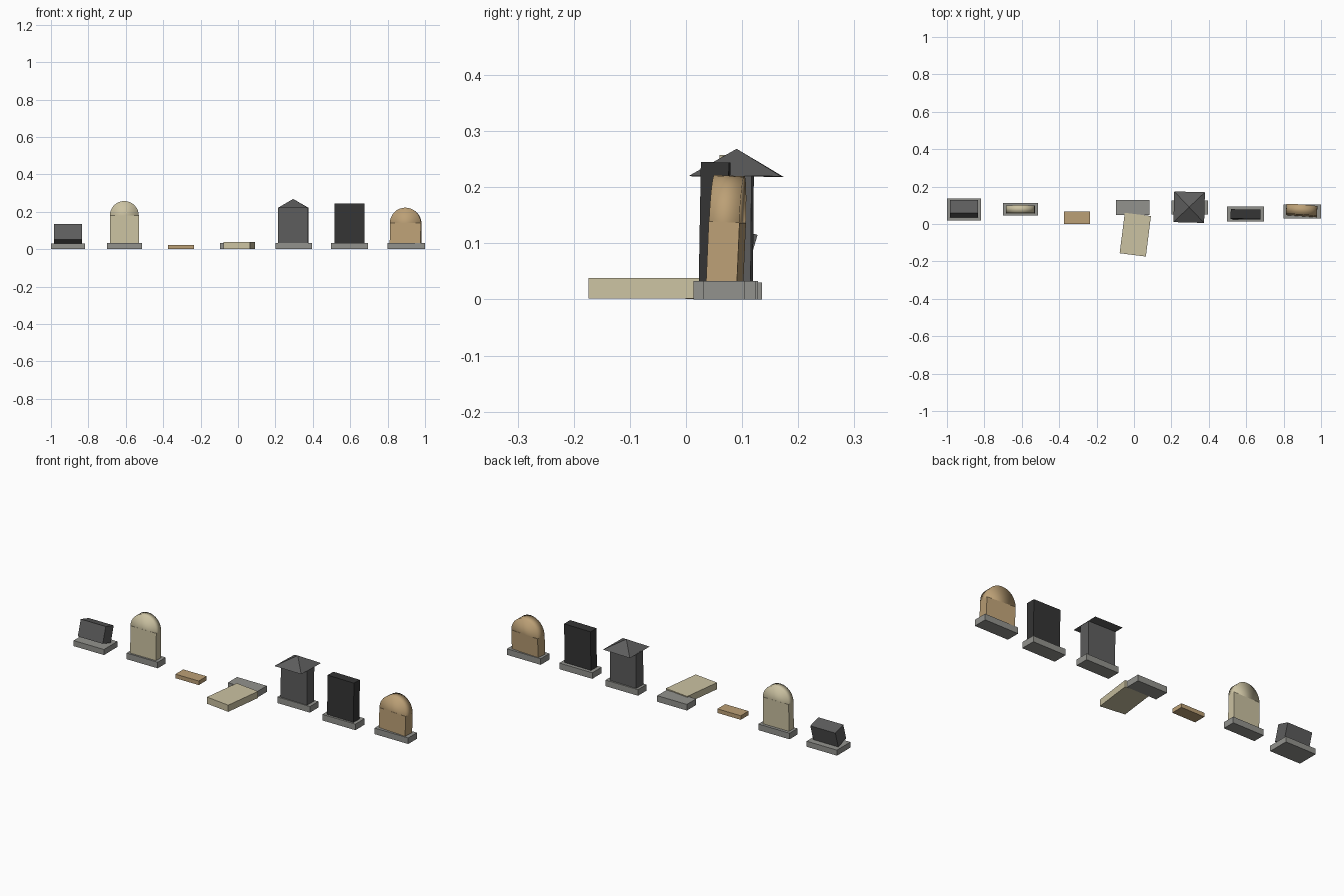
import bpy
from math import radians
from mathutils import Euler, Matrix, Vector

if "Cube" in bpy.data.objects:
    bpy.data.objects.remove(bpy.data.objects["Cube"])


def material(name, rgb):
    m = bpy.data.materials.new(name)
    m.diffuse_color = (*rgb, 1)
    m.use_nodes = True
    m.node_tree.nodes["Principled BSDF"].inputs["Base Color"].default_value = m.diffuse_color
    return m


PLINTH = material("plinth_grey", (0.29, 0.29, 0.27))
CREAM = material("cream_stone", (0.60, 0.54, 0.36))
TAN = material("tan_stone", (0.50, 0.35, 0.18))
SLATE = material("slate", (0.11, 0.11, 0.11))
BLACK = material("black_granite", (0.035, 0.035, 0.035))


def box(name, center, size, mat, lean=0, yaw=0):
    """Box by centre and size; lean tips the top backwards, in degrees."""
    bpy.ops.mesh.primitive_cube_add(
        size=1, location=center, rotation=(radians(-lean), 0, radians(yaw)))
    ob = bpy.context.object
    ob.name = name
    ob.scale = size
    ob.data.materials.append(mat)
    return ob


def plinth(name, x0, x1, y0, y1, h=0.033):
    return box(name, ((x0 + x1) / 2, (y0 + y1) / 2, h / 2), (x1 - x0, y1 - y0, h), PLINTH)


def arched_stone(name, x, y, z0, width, height, depth, mat, lean=0, yaw=0):
    """Upright slab with a round head, pivoting about its foot."""
    rot = Euler((radians(-lean), 0, radians(yaw))).to_matrix()
    foot, r = Vector((x, y, z0)), width / 2
    straight = height - r
    box(name + "_slab", foot + rot @ Vector((0, 0, straight / 2)),
        (width, depth, straight), mat, lean, yaw)
    turn = (rot @ Matrix.Rotation(radians(90), 3, 'X')).to_euler()
    bpy.ops.mesh.primitive_cylinder_add(
        vertices=32, radius=r, depth=depth - 0.001,
        location=foot + rot @ Vector((0, 0, straight)), rotation=turn)
    head = bpy.context.object
    head.name = name + "_round_head"
    head.data.materials.append(mat)
    bpy.ops.object.shade_smooth()


# Slanted block marker
plinth("slant_plinth", -1.0, -0.818, 0.02, 0.135, 0.03)
box("slant_block", (-0.91, 0.081, 0.083), (0.15, 0.071, 0.088), SLATE, lean=16.5)

# Cream round-headed stone
plinth("cream_plinth", -0.70, -0.513, 0.045, 0.113)
arched_stone("cream_stone", -0.608, 0.076, 0.03, 0.155, 0.227, 0.042, CREAM, lean=1)

# Flat ground plaque
box("ground_plaque", (-0.305, 0.033, 0.012), (0.14, 0.067, 0.022), TAN)

# Toppled slab in front of its plinth
plinth("toppled_plinth", -0.095, 0.083, 0.048, 0.128)
box("toppled_slab", (0.007, -0.057, 0.02), (0.141, 0.218, 0.036), CREAM, yaw=-7.2)

# Pillar with pyramid cap
plinth("pillar_plinth", 0.20, 0.395, 0.052, 0.125)
box("pillar_shaft", (0.295, 0.088, 0.126), (0.16, 0.06, 0.19), SLATE, lean=0.5, yaw=-1.5)
bpy.ops.mesh.primitive_cone_add(
    vertices=4, radius1=0.116, depth=0.049, location=(0.295, 0.09, 0.244),
    rotation=Euler((radians(-0.5), 0, radians(43.5))))
cap = bpy.context.object
cap.name = "pillar_pyramid_cap"
cap.data.materials.append(SLATE)

# Black rectangular stone
plinth("black_plinth", 0.497, 0.695, 0.013, 0.093)
box("black_slab", (0.597, 0.051, 0.138), (0.16, 0.05, 0.213), BLACK, lean=1, yaw=-1)

# Tan round-headed stone, leaning
plinth("tan_plinth", 0.798, 1.0, 0.03, 0.105)
arched_stone("tan_stone", 0.896, 0.069, 0.03, 0.166, 0.191, 0.055, TAN, lean=2.5, yaw=-4)
